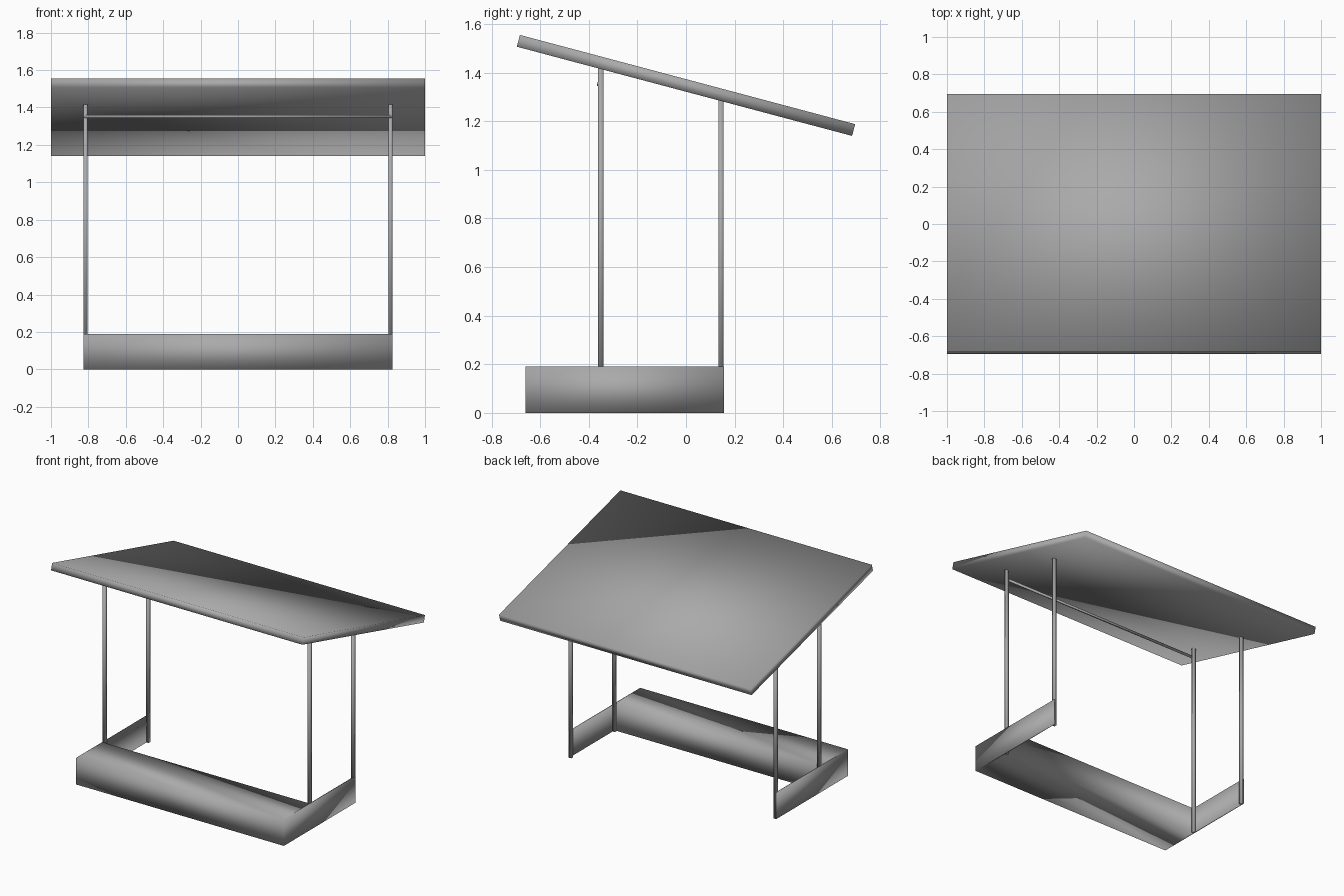
import bpy
import bmesh
from math import radians
from mathutils import Matrix, Vector

cube = bpy.data.objects.get("Cube")
if cube:
    bpy.data.objects.remove(cube, do_unlink=True)

grey = bpy.data.materials.new("mid_grey")
grey.use_nodes = True
COLOUR = (0.4, 0.4, 0.4, 1)
grey.diffuse_color = COLOUR
grey.node_tree.nodes["Principled BSDF"].inputs["Base Color"].default_value = COLOUR


def finish(name, bm):
    """Turn a bmesh into a softly shaded object."""
    bmesh.ops.recalc_face_normals(bm, faces=bm.faces)
    for face in bm.faces:
        face.smooth = True
    mesh = bpy.data.meshes.new(name)
    bm.to_mesh(mesh)
    bm.free()
    mesh.materials.append(grey)
    obj = bpy.data.objects.new(name, mesh)
    bpy.context.collection.objects.link(obj)
    return obj


def box(name, centre, size, tilt=0):
    bm = bmesh.new()
    matrix = (Matrix.Translation(centre) @ Matrix.Rotation(radians(tilt), 4, "X")
              @ Matrix.Diagonal((*size, 1)))
    bmesh.ops.create_cube(bm, size=1, matrix=matrix)
    return finish(name, bm)


# Base: bench block with two thin side walls, extruded from a U outline
HALF, WALL, HEIGHT = 0.827, 0.006, 0.19
FRONT, BENCH_BACK, BACK = -0.66, -0.362, 0.156
half_outline = [(HALF, FRONT), (HALF, BACK), (HALF - WALL, BACK), (HALF - WALL, BENCH_BACK)]
outline = half_outline + [(-x, y) for x, y in reversed(half_outline)]
bm = bmesh.new()
floor = bm.faces.new([bm.verts.new((x, y, 0)) for x, y in outline])
raised = bmesh.ops.extrude_face_region(bm, geom=[floor], use_keep_orig=True)
top = [v for v in raised["geom"] if isinstance(v, bmesh.types.BMVert)]
bmesh.ops.translate(bm, verts=top, vec=Vector((0, 0, HEIGHT)))
finish("bench_base", bm)

# Four square posts
POST = 0.022
for side, sign in (("left", 1), ("right", -1)):
    for end, y, top_z in (("front", -0.35, 1.417), ("back", 0.144, 1.284)):
        box(f"{end}_{side}_post", (sign * 0.815, y, top_z / 2), (POST, POST, top_z))

# Thin rail across the front posts
box("front_rail", (0, -0.361, 1.352), (1.64, 0.01, 0.016))

# Sloping roof slab
box("roof", (0, 0, 1.347), (2, 1.427, 0.05), tilt=-14.9)
